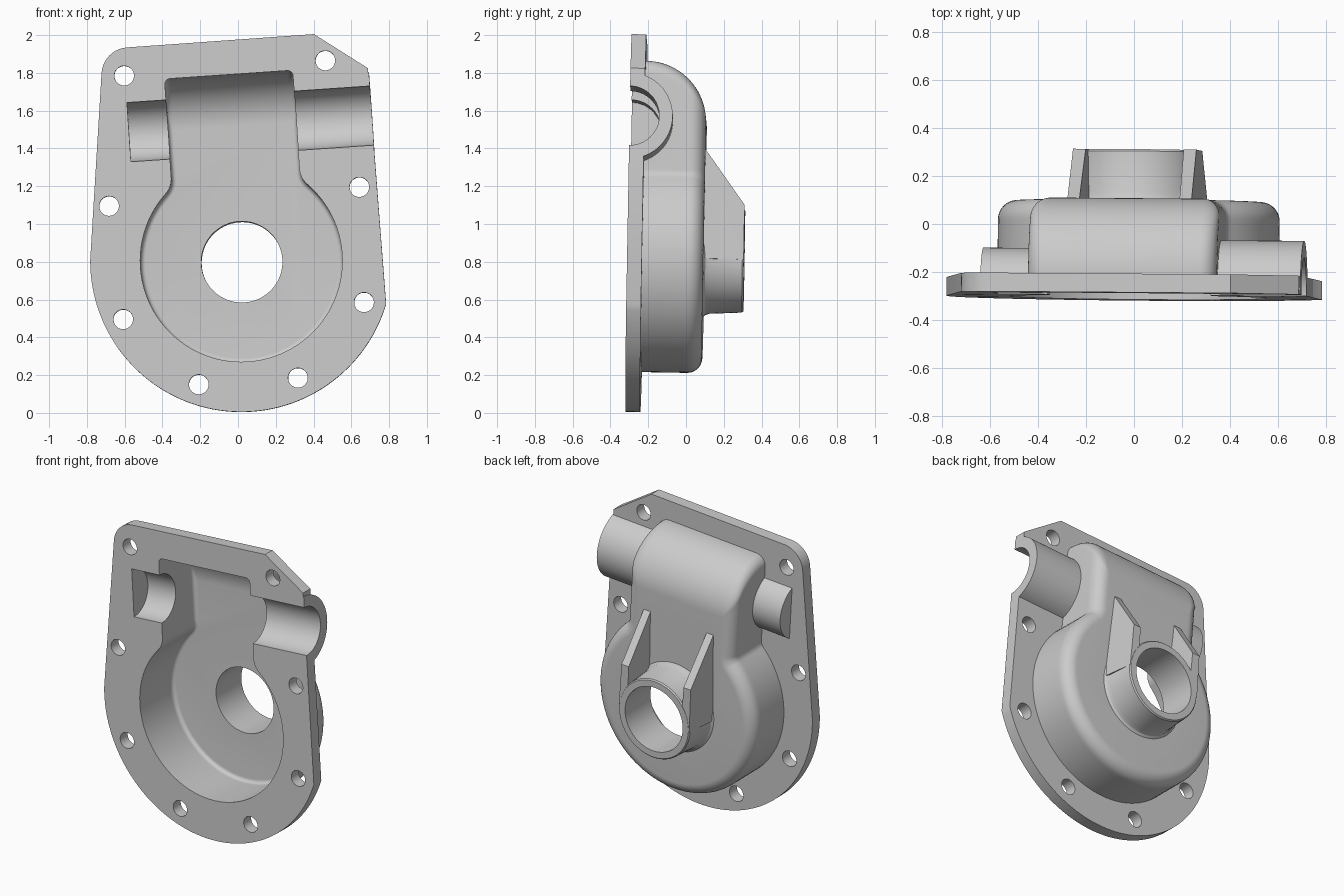
import bpy, bmesh
from math import sin, cos, pi, sqrt, atan2, radians
from mathutils import Matrix, Vector

if "Cube" in bpy.data.objects:
    bpy.data.objects.remove(bpy.data.objects["Cube"])

TILT = radians(3.9)          # in-plane lean of the housing
FRONT = -0.306               # local y of the open mounting face
AXIS_V = 0.72                # shaft axis height above the bore centre


def loft(name, rings):
    """Closed solid through rings of equal point count."""
    bm = bmesh.new()
    rows = [[bm.verts.new(p) for p in ring] for ring in rings]
    n = len(rows[0])
    for a, b in zip(rows, rows[1:]):
        for i in range(n):
            j = (i + 1) % n
            bm.faces.new((a[i], a[j], b[j], b[i]))
    bm.faces.new(rows[0])
    bm.faces.new(rows[-1][::-1])
    bmesh.ops.recalc_face_normals(bm, faces=bm.faces)
    me = bpy.data.meshes.new(name)
    bm.to_mesh(me)
    bm.free()
    ob = bpy.data.objects.new(name, me)
    bpy.context.collection.objects.link(ob)
    return ob


def arc(cx, cz, r, a0, a1, n):
    return [(cx + r * cos(a0 + (a1 - a0) * i / n), cz + r * sin(a0 + (a1 - a0) * i / n))
            for i in range(n + 1)]


def at_y(pts, y):
    return [(u, y, v) for u, v in pts]


def lathe(name, profile, u=0, v=0, n=64):
    """Round part along y from (y, radius) pairs."""
    return loft(name, [at_y(arc(u, v, r, 0, 2 * pi, n)[:-1], y) for y, r in profile])


def shaft(name, r, u0, u1, sweep, n):
    """Full or half cylinder along the shaft axis."""
    pts = arc(FRONT, AXIS_V, r, -sweep / 2, sweep / 2, n)
    if sweep > 6:
        pts = pts[:-1]
    return loft(name, [[(u, y, v) for y, v in pts] for u in (u0, u1)])


def keyhole(r, w, top, c, f):
    """Round bowl outline running into a square neck."""
    cv = sqrt((r + f) ** 2 - (w + f) ** 2)
    a = atan2(cv, w + f)
    half = (arc(0, 0, r, -pi / 2, a, 36) + arc(w + f, cv, f, pi + a, pi, 8)[1:]
            + arc(w - c, top - c, c, 0, pi / 2, 8))
    return half + [(-u, v) for u, v in half[::-1][:-1]]


def housing(name, y0, r, w, rho, c, f, edge):
    """Keyhole form with a rounded neck end and rounded back edge."""
    yc = -0.225
    rings = [at_y(keyhole(r, w, AXIS_V + rho, c, f), y0)]
    for i in range(25):
        t = pi / 2 * i / 24
        y = yc + rho * sin(t)
        k = max(0, (y - (yc + rho - edge)) / edge)
        ins = edge * (1 - sqrt(max(0, 1 - k * k)))
        rings.append(at_y(keyhole(r - ins, w - ins, AXIS_V + rho * cos(t),
                                  max(c - ins, 0.012), f + ins), y))
    return loft(name, rings)


def local(x, z):
    """Front view grid position to housing coordinates."""
    x, z = x - 0.02, z - 0.8
    return (x * cos(TILT) + z * sin(TILT), -x * sin(TILT) + z * cos(TILT))


# Flange plate
outline = arc(0.02, 0.8, 0.8, pi, 2 * pi - 0.29, 64)
outline += [(0.69, 1.82), (0.405, 2.0)]
outline += arc(-0.575, 1.785, 0.145, radians(94), radians(176), 10)
outline = [local(x, z) for x, z in outline]
cover = loft("gearbox_cover", [at_y(outline, FRONT), at_y(outline, -0.228)])

# Bowl with neck, shaft tubes and bearing boss
adds = [
    housing("bowl", -0.285, 0.588, 0.395, 0.32, 0.07, 0.06, 0.08),
    shaft("right_tube", 0.228, 0.3, 0.742, pi, 40),
    shaft("left_tube", 0.19, -0.6, -0.3, pi, 40),
    lathe("boss", [(0.06, 0.305), (0.093, 0.298), (0.105, 0.282), (0.13, 0.273),
                   (0.30, 0.264), (0.308, 0.257)]),
]

# Pair of sloping ribs between boss and neck
for s in (-1, 1):
    base = [(.185, 0), (.29, 0), (.26, .63), (.21, .63)]
    crest = [(.2, 0), (.263, 0), (.258, .29), (.205, .29)]
    adds.append(loft("rib", [at_y([(s * u, v) for u, v in p], y)
                             for p, y in ((base, 0.06), (crest, 0.307))]))

# Cavity, shaft bores, bearing bore and bolt holes
cuts = [
    housing("cavity", -0.4, 0.535, 0.34, 0.268, 0.03, 0.115, 0.025),
    shaft("right_bore", 0.157, 0.2, 0.9, 2 * pi, 64),
    shaft("left_bore", 0.157, -0.547, -0.2, 2 * pi, 64),
    lathe("bearing_bore", [(-0.1, 0.215), (0.5, 0.215)]),
]
for x, z in [(-.6, 1.78), (.465, 1.86), (-.68, 1.09), (.645, 1.19),
             (-.605, .49), (.67, .58), (-.205, .145), (.32, .18)]:
    cuts.append(lathe("bolt_hole", [(-0.5, 0.052), (-0.15, 0.052)], *local(x, z), n=32))

# Combine the parts
bpy.context.view_layer.objects.active = cover
cover.select_set(True)
for tools, op in ((adds, 'UNION'), (cuts, 'DIFFERENCE')):
    for tool in tools:
        tool.hide_render = True
        m = cover.modifiers.new(tool.name, 'BOOLEAN')
        m.operation, m.solver, m.object = op, 'EXACT', tool
        bpy.ops.object.modifier_apply(modifier=m.name)
        bpy.data.objects.remove(tool)

# Lean the finished cover into place
cover.data.transform(Matrix.Translation((0.02, 0, 0.8))
                     @ Matrix.Rotation(radians(-1.0), 4, 'X')
                     @ Matrix.Rotation(radians(-0.5), 4, 'Z')
                     @ Matrix.Rotation(-TILT, 4, 'Y'))
bpy.ops.object.shade_smooth_by_angle(angle=radians(32))
